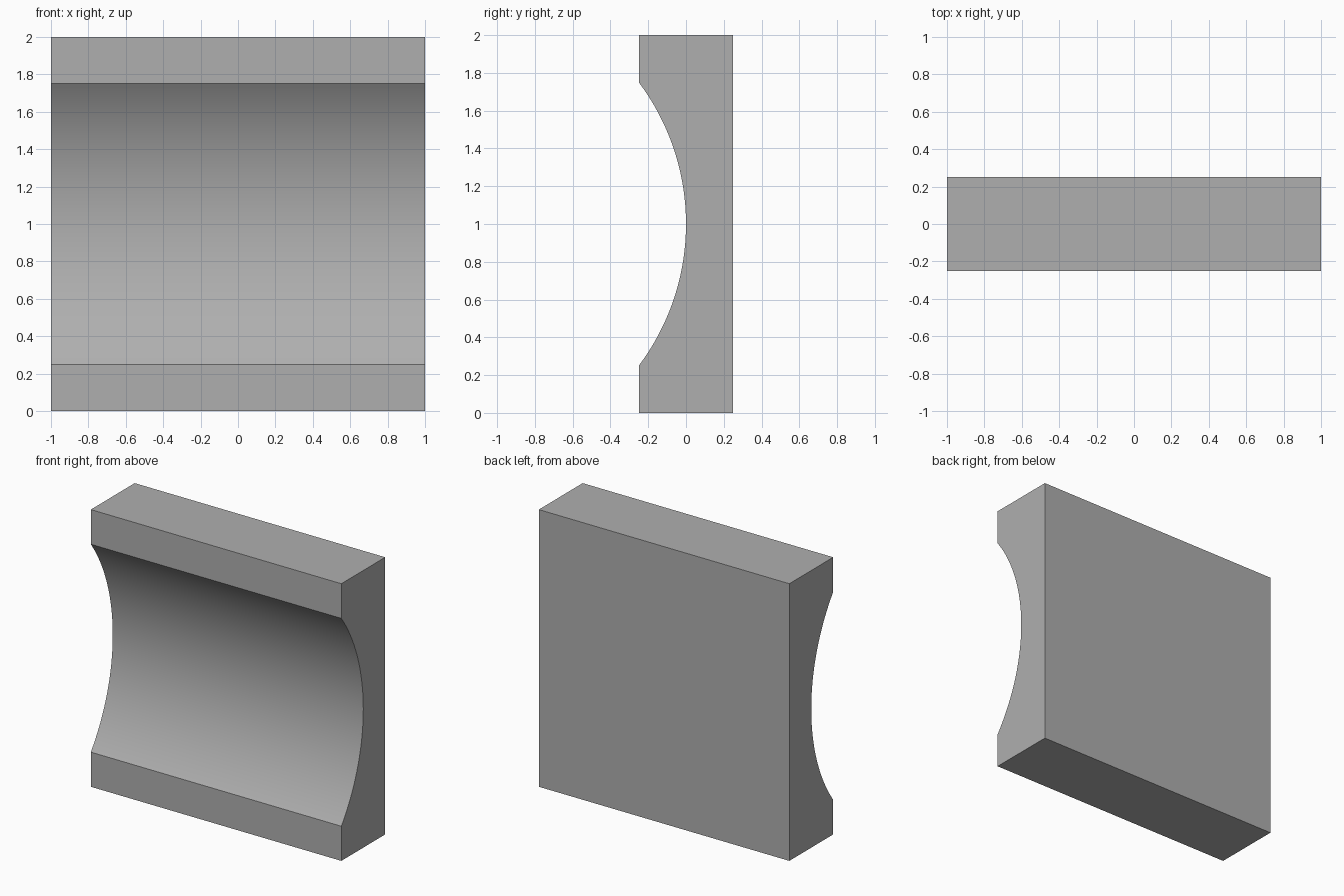
import bpy, bmesh, math

if "Cube" in bpy.data.objects:
    bpy.data.objects.remove(bpy.data.objects["Cube"])

WIDTH, DEPTH, HEIGHT = 2.0, 0.5, 2.0
RADIUS, SEGMENTS = 1.25, 64
HALF_ANGLE = math.asin(0.75 / RADIUS)

# Side profile (y, z): block outline with a concave arc in the front
profile = [(-DEPTH / 2, 0), (DEPTH / 2, 0), (DEPTH / 2, HEIGHT), (-DEPTH / 2, HEIGHT)]
for i in range(SEGMENTS + 1):
    a = HALF_ANGLE * (1 - 2 * i / SEGMENTS)
    profile.append((-RADIUS + RADIUS * math.cos(a), HEIGHT / 2 + RADIUS * math.sin(a)))

# Extrude the profile across the width
bm = bmesh.new()
face = bm.faces.new([bm.verts.new((-WIDTH / 2, y, z)) for y, z in profile])
ext = bmesh.ops.extrude_face_region(bm, geom=[face], use_keep_orig=True)
verts = [g for g in ext["geom"] if isinstance(g, bmesh.types.BMVert)]
bmesh.ops.translate(bm, verts=verts, vec=(WIDTH, 0, 0))
bmesh.ops.recalc_face_normals(bm, faces=bm.faces)

mesh = bpy.data.meshes.new("concave_block")
bm.to_mesh(mesh)
bm.free()
block = bpy.data.objects.new("concave_block", mesh)
bpy.context.collection.objects.link(block)

# Darker grey material
grey = bpy.data.materials.new("dark_grey")
grey.diffuse_color = (0.43, 0.43, 0.43, 1)
grey.use_nodes = True
grey.node_tree.nodes["Principled BSDF"].inputs["Base Color"].default_value = grey.diffuse_color
mesh.materials.append(grey)

# Smooth curved face, crisp edges
bpy.context.view_layer.objects.active = block
block.select_set(True)
bpy.ops.object.shade_smooth_by_angle(angle=math.radians(30))
